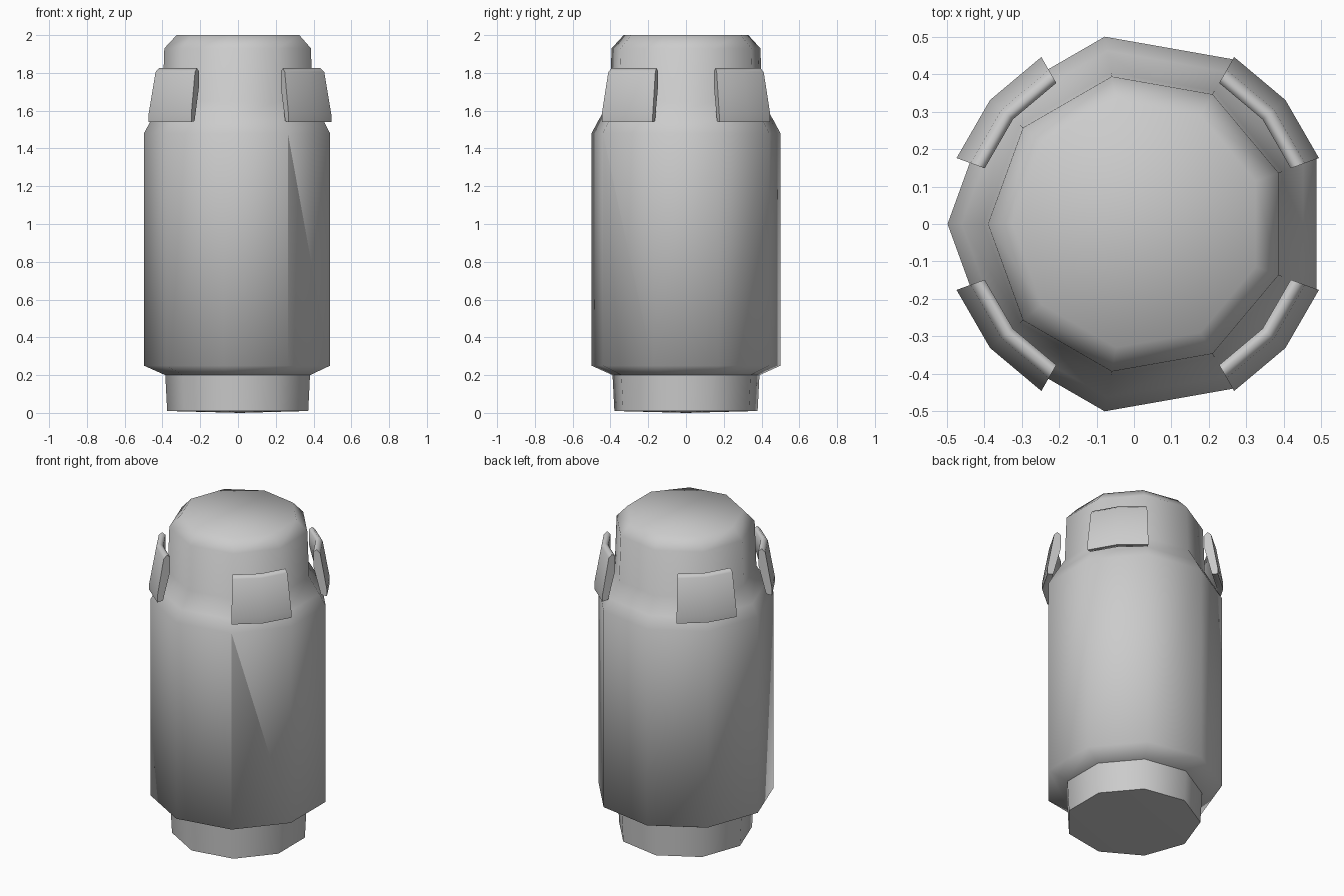
import bpy, bmesh
from math import cos, sin, radians

cube = bpy.data.objects.get("Cube")
if cube:
    bpy.data.objects.remove(cube)

CENTRE_X = 0.01   # the nine-sided axis sits slightly off centre

grey = bpy.data.materials.new("plain grey")
grey.use_nodes = True
colour = (0.6, 0.6, 0.6, 1)
grey.diffuse_color = colour
grey.node_tree.nodes["Principled BSDF"].inputs["Base Color"].default_value = colour


def ring_point(bm, radius, angle, z):
    a = radians(angle)
    return bm.verts.new((CENTRE_X + radius * cos(a), radius * sin(a), z))


def finish(bm, name):
    bmesh.ops.recalc_face_normals(bm, faces=bm.faces)
    for face in bm.faces:
        face.smooth = True
    mesh = bpy.data.meshes.new(name)
    bm.to_mesh(mesh)
    bm.free()
    mesh.materials.append(grey)
    obj = bpy.data.objects.new(name, mesh)
    bpy.context.collection.objects.link(obj)


# Canister: nine-sided profile from foot to cap, smooth shaded
def build_canister():
    profile = [(0.385, 0.01), (0.395, 0.2), (0.508, 0.25), (0.508, 1.48),
               (0.47, 1.55), (0.41, 1.65), (0.40, 1.93), (0.335, 2.0)]
    sides = 9
    bm = bmesh.new()
    rings = [[ring_point(bm, r, 20 + 360 * i / sides, z) for i in range(sides)]
             for r, z in profile]
    for low, high in zip(rings, rings[1:]):
        for i in range(sides):
            j = (i + 1) % sides
            bm.faces.new((low[i], low[j], high[j], high[i]))
    # Slightly pointed underside and flat cap
    tip = bm.verts.new((CENTRE_X, 0, 0))
    for i in range(sides):
        bm.faces.new((rings[0][(i + 1) % sides], rings[0][i], tip))
    bm.faces.new(rings[-1])
    # Creased diagonal on the front left panel of the barrel
    bottom, top = rings[2], rings[3]
    crease = bmesh.ops.connect_verts(bm, verts=[bottom[0], top[8 - 1]])["edges"]
    if not crease:
        crease = bmesh.ops.connect_verts(bm, verts=[bottom[8], top[7]])["edges"]
    for edge in crease:
        edge.smooth = False
    seam = bm.edges.get((bottom[7], top[7]))
    if seam:
        seam.smooth = False
    # Crisp rims at the foot
    for ring in rings[:2]:
        for i in range(sides):
            bm.edges.get((ring[i], ring[(i + 1) % sides])).smooth = False
    finish(bm, "canister_body")


# Curved shoulder plate: a leaning section swept around forty degrees
def build_plate(name, middle):
    section = [(0.48, 1.545), (0.515, 1.54), (0.515, 1.58), (0.475, 1.805),
               (0.455, 1.825), (0.435, 1.81), (0.435, 1.72)]
    bm = bmesh.new()
    slices = [[ring_point(bm, r, middle + turn, z) for r, z in section]
              for turn in (-20, 0, 20)]
    count = len(section)
    for a, b in zip(slices, slices[1:]):
        for i in range(count):
            j = (i + 1) % count
            bm.faces.new((a[i], a[j], b[j], b[i]))
    for end in (slices[0], slices[-1]):
        bm.faces.new(end)
        for i in range(count):
            bm.edges.get((end[i], end[(i + 1) % count])).smooth = False
    for a, b in zip(slices, slices[1:]):
        bm.edges.get((a[1], b[1])).smooth = False
    finish(bm, name)


build_canister()
for label, angle in (("back_left", 40), ("back_right", 140),
                     ("front_right", 220), ("front_left", 320)):
    build_plate("shoulder_plate_" + label, angle)
